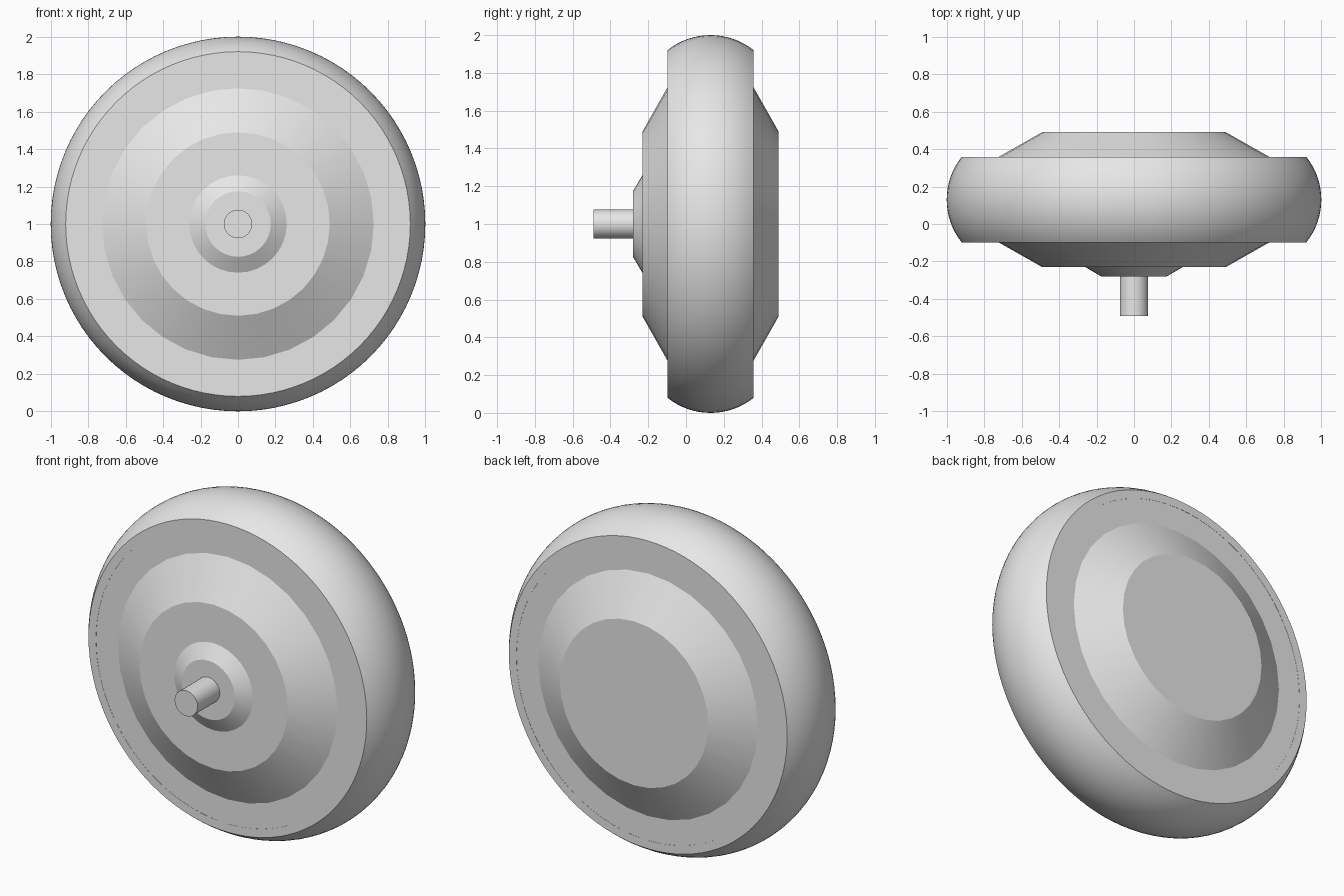
import bpy, bmesh, math
from mathutils import Matrix

cube = bpy.data.objects.get("Cube")
if cube:
    bpy.data.objects.remove(cube, do_unlink=True)

grey = bpy.data.materials.new("light grey")
grey.use_nodes = True
grey.diffuse_color = (0.8, 0.8, 0.8, 1)
grey.node_tree.nodes["Principled BSDF"].inputs["Base Color"].default_value = (0.8, 0.8, 0.8, 1)


def lathe(name, profile, segments, closed=False):
    """Turn (radius, y) points around the wheel axis; open profiles get end caps."""
    bm = bmesh.new()
    rings = []
    for i in range(segments):
        a = math.tau * i / segments
        rings.append([bm.verts.new((r * math.sin(a), y, r * math.cos(a))) for r, y in profile])
    n = len(profile)
    for i in range(segments):
        a, b = rings[i], rings[(i + 1) % segments]
        for j in range(n if closed else n - 1):
            k = (j + 1) % n
            bm.faces.new((a[j], a[k], b[k], b[j]))
    if not closed:
        bm.faces.new([ring[0] for ring in rings])
        bm.faces.new([ring[-1] for ring in rings])
    bmesh.ops.translate(bm, verts=bm.verts, vec=(0, 0, 1))
    bmesh.ops.recalc_face_normals(bm, faces=bm.faces)
    mesh = bpy.data.meshes.new(name)
    bm.to_mesh(mesh)
    bm.free()
    mesh.materials.append(grey)
    obj = bpy.data.objects.new(name, mesh)
    bpy.context.collection.objects.link(obj)
    bpy.ops.object.select_all(action='DESELECT')
    obj.select_set(True)
    bpy.context.view_layer.objects.active = obj
    bpy.ops.object.shade_smooth_by_angle(angle=math.radians(22))
    return obj


# Tyre: rounded tread between two flat sidewalls
middle, half_width, edge_radius = 0.13, 0.228, 0.92
bulge = 1 - edge_radius
arc_radius = (half_width ** 2 + bulge ** 2) / (2 * bulge)
sweep = math.asin(half_width / arc_radius)
tread = []
for i in range(17):
    t = sweep * (i / 8 - 1)
    tread.append((1 - arc_radius * (1 - math.cos(t)), middle + arc_radius * math.sin(t)))
front_y, back_y = middle - half_width, middle + half_width
lathe("tyre", [(0.87, front_y)] + tread + [(0.87, back_y)], 96, closed=True)

# Wheel disc with a tapered face on both sides
lathe("wheel_disc", [(0.49, -0.23), (0.725, front_y + 0.001), (0.88, front_y + 0.001),
                     (0.88, back_y - 0.001), (0.725, back_y - 0.001), (0.49, 0.49)], 32)

# Hub cap and axle on the front
lathe("hub_cap", [(0.175, -0.28), (0.26, -0.23), (0.26, -0.2)], 32)
lathe("axle", [(0.076, -0.49), (0.076, -0.25)], 32)
